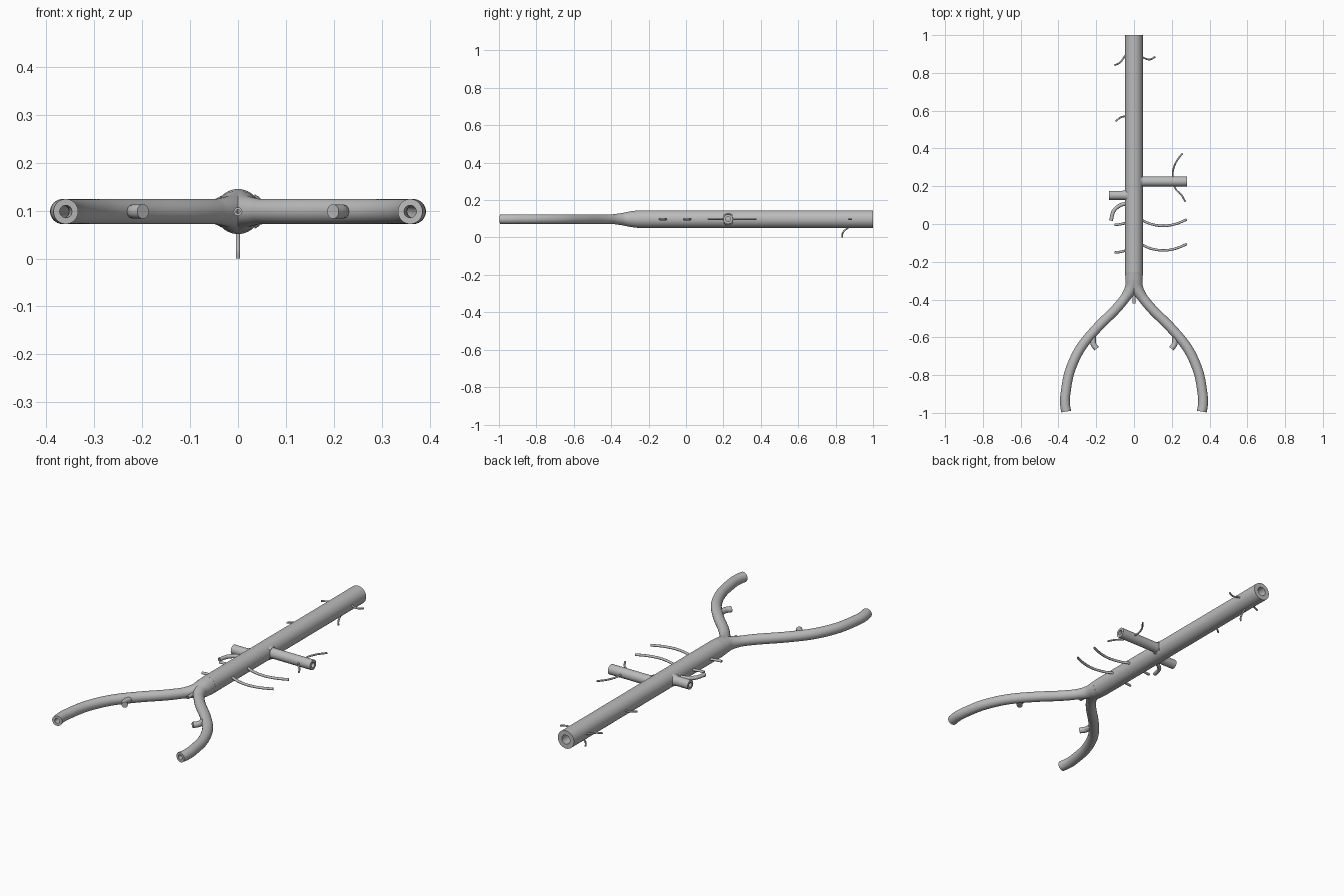
import bpy
import math
from mathutils import Vector

cube = bpy.data.objects.get("Cube")
if cube:
    bpy.data.objects.remove(cube, do_unlink=True)

AXIS_Z = 0.098
TRUNK_R = 0.047
LEG_R = 0.026
ARC_R = 0.0065
TWIG_R = 0.0045
GREY = (0.5, 0.5, 0.5, 1)

grey = bpy.data.materials.new("vessel_grey")
grey.use_nodes = True
grey.diffuse_color = GREY
grey.node_tree.nodes["Principled BSDF"].inputs["Base Color"].default_value = GREY


def smooth_path(points, steps):
    """Catmull-Rom positions with linearly blended radii."""
    pts = [Vector(p) for p, r in points]
    radii = [r for p, r in points]
    pts = [2 * pts[0] - pts[1]] + pts + [2 * pts[-1] - pts[-2]]
    out = []
    for i in range(len(radii) - 1):
        a, b, c, d = pts[i:i + 4]
        for s in range(steps):
            t = s / steps
            p = 0.5 * (2 * b + (c - a) * t + (2 * a - 5 * b + 4 * c - d) * t ** 2
                       + (3 * b - a - 3 * c + d) * t ** 3)
            out.append((p, radii[i] + (radii[i + 1] - radii[i]) * t))
    return out + [(pts[-2], radii[-1])]


def tube(name, points, sides=24, steps=8, bore=0.5, up=(0, 0, 1)):
    """Hollow pipe swept along a planar path with normal 'up'."""
    path = smooth_path(points, steps)
    up = Vector(up)
    n = len(path)
    outer, inner = [], []
    for i, (p, r) in enumerate(path):
        tangent = (path[min(i + 1, n - 1)][0] - path[max(i - 1, 0)][0]).normalized()
        side = tangent.cross(up)
        ring = [side * math.cos(k * math.tau / sides) + up * math.sin(k * math.tau / sides)
                for k in range(sides)]
        outer.append([p + v * r for v in ring])
        inner.append([p + v * r * bore for v in ring])
    rings = outer + inner[::-1]
    verts = [v for ring in rings for v in ring]
    faces = []
    for i in range(len(rings)):
        j = (i + 1) % len(rings)
        for k in range(sides):
            m = (k + 1) % sides
            faces.append((i * sides + k, i * sides + m, j * sides + m, j * sides + k))
    mesh = bpy.data.meshes.new(name)
    mesh.from_pydata(verts, [], faces)
    mesh.materials.append(grey)
    obj = bpy.data.objects.new(name, mesh)
    bpy.context.collection.objects.link(obj)
    bpy.ops.object.select_all(action='DESELECT')
    bpy.context.view_layer.objects.active = obj
    obj.select_set(True)
    bpy.ops.object.mode_set(mode='EDIT')
    bpy.ops.mesh.select_all(action='SELECT')
    bpy.ops.mesh.normals_make_consistent(inside=False)
    bpy.ops.object.mode_set(mode='OBJECT')
    bpy.ops.object.shade_smooth_by_angle(angle=math.radians(40))


def flat(points, radius):
    """Path in the horizontal plane through the trunk axis."""
    return [((x, y, AXIS_Z), radius) for x, y in points]


# Main trunk
tube("trunk", flat([(0, 1), (0, 0.4), (0, -0.255)], TRUNK_R), sides=40)

# Forked legs that grow out of the trunk end, each with a small hooked offshoot
root = [(0, -0.255, TRUNK_R), (0.005, -0.295, 0.042), (0.016, -0.34, 0.033)]
leg = [(0.046, -0.39), (0.1, -0.455), (0.2, -0.555), (0.285, -0.66),
       (0.34, -0.78), (0.363, -0.9), (0.365, -0.955), (0.359, -0.993)]
hook = [(0.213, -0.565), (0.217, -0.6), (0.215, -0.635), (0.198, -0.66)]
for name, s in (("left", 1), ("right", -1)):
    start = [((x * s, y, AXIS_Z), r) for x, y, r in root]
    tube(name + "_leg", start + flat([(x * s, y) for x, y in leg], LEG_R), sides=40)
    tube(name + "_leg_hook", flat([(x * s, y) for x, y in hook], 0.015), sides=20, bore=0.02)

# Short stem in the crotch of the fork
tube("fork_stem", flat([(0, -0.34), (0, -0.42)], 0.009), sides=16, steps=2)

# Thick side branches, flared at the trunk
for name, y, end, r in (("left_branch", 0.225, 0.28, LEG_R), ("right_branch", 0.152, -0.132, 0.024)):
    s = math.copysign(1, end)
    flare = [(0.034, 1.4), (0.045, 1.15), (0.06, 1)]
    pts = [((x * s, y, AXIS_Z), r * f) for x, f in flare]
    tube(name, pts + [((end, y, AXIS_Z), r)], sides=28, steps=4)

# Curved side vessels
tube("right_curl", flat([(-0.035, 0.11), (-0.075, 0.098), (-0.108, 0.068), (-0.122, 0.018)], 0.01), sides=16)
for name, y in (("upper", 0.008), ("lower", -0.122)):
    arc = [(0.035, y + 0.016), (0.09, y - 0.008), (0.155, y - 0.018), (0.22, y - 0.008), (0.28, y + 0.016)]
    tube(name + "_left_arc", flat(arc, ARC_R), sides=14)
for name, y in (("upper", 0.008), ("lower", -0.138)):
    tube(name + "_right_twig", flat([(-0.035, y), (-0.07, y - 0.009), (-0.103, y - 0.013)], ARC_R), sides=14)

# Fine twigs on the left branch and along the trunk
twigs = {
    "branch_back_twig": [(0.204, 0.243), (0.207, 0.285), (0.224, 0.33), (0.257, 0.375)],
    "branch_front_twig": [(0.21, 0.207), (0.224, 0.18), (0.25, 0.155), (0.272, 0.118)],
    "top_left_twig": [(0.035, 0.888), (0.06, 0.876), (0.085, 0.871), (0.113, 0.885)],
    "top_right_twig": [(-0.035, 0.908), (-0.056, 0.878), (-0.075, 0.854), (-0.104, 0.84)],
    "middle_right_twig": [(-0.035, 0.572), (-0.07, 0.565), (-0.098, 0.543)],
}
for name, pts in twigs.items():
    tube(name, flat(pts, TWIG_R), sides=12)

# Twig hanging below the trunk
hang = [(0.88, 0.06), (0.86, 0.047), (0.843, 0.032), (0.835, 0.016), (0.836, 0)]
tube("hanging_twig", [((0, y, z), TWIG_R) for y, z in hang], sides=12, up=(1, 0, 0))
